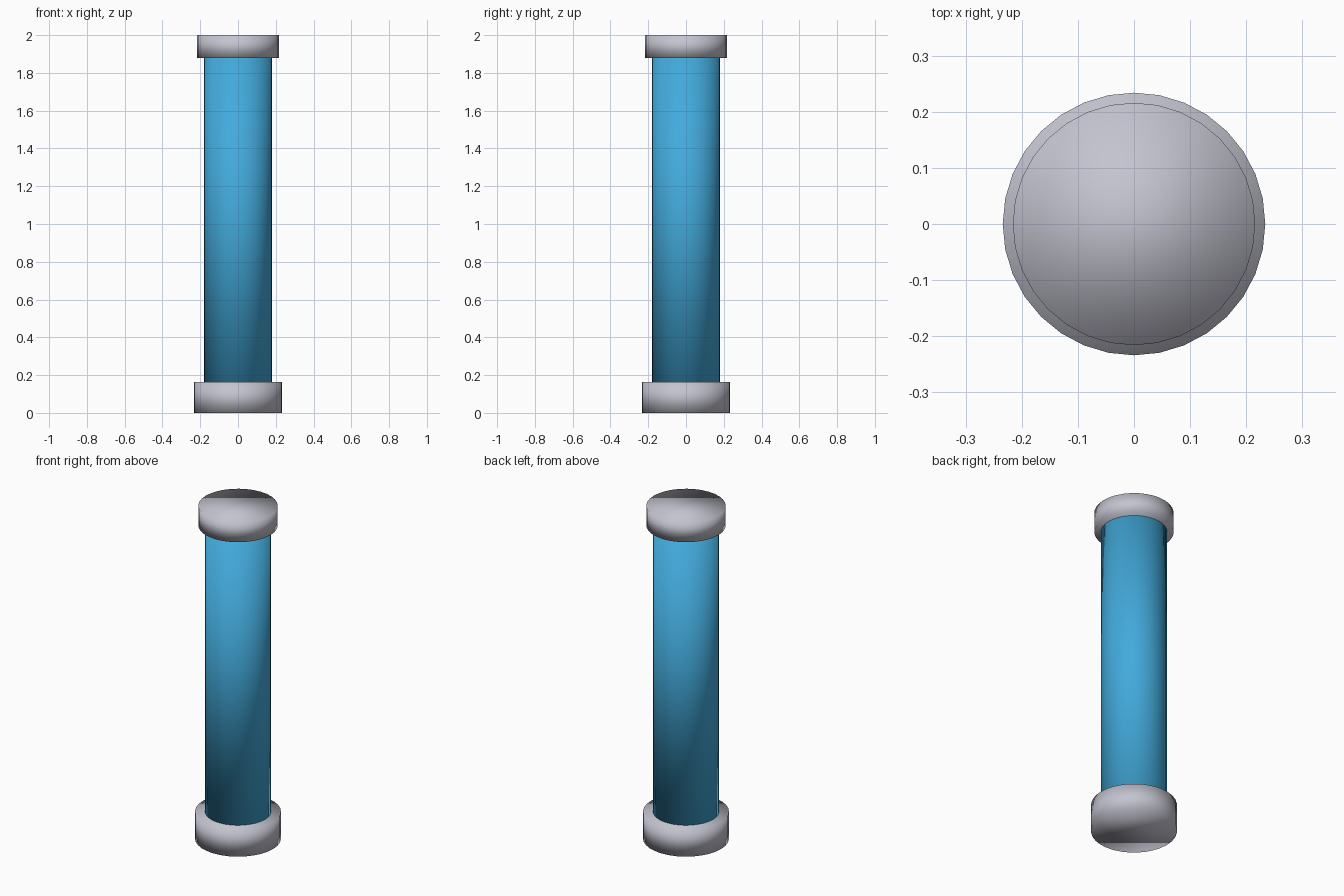
import bpy

if "Cube" in bpy.data.objects:
    bpy.data.objects.remove(bpy.data.objects["Cube"])


def make_material(name, color):
    mat = bpy.data.materials.new(name)
    mat.diffuse_color = (*color, 1.0)
    mat.use_nodes = True
    mat.node_tree.nodes["Principled BSDF"].inputs["Base Color"].default_value = mat.diffuse_color
    return mat


def add_cylinder(name, radius, z_low, z_high, mat):
    bpy.ops.mesh.primitive_cylinder_add(
        vertices=32, radius=radius, depth=z_high - z_low,
        location=(0, 0, (z_low + z_high) / 2))
    obj = bpy.context.object
    obj.name = name
    obj.data.materials.append(mat)
    # soft shading runs over the rims, as on a rounded cap
    bpy.ops.object.shade_smooth()
    return obj


grey = make_material("light grey", (0.55, 0.55, 0.63))
blue = make_material("sky blue", (0.055, 0.40, 0.71))

# wide foot, long tube seated in both ends, narrower lid
add_cylinder("base_cap", 0.234, 0.0, 0.163, grey)
add_cylinder("tube", 0.18, 0.08, 1.94, blue)
add_cylinder("top_cap", 0.216, 1.88, 2.0, grey)
